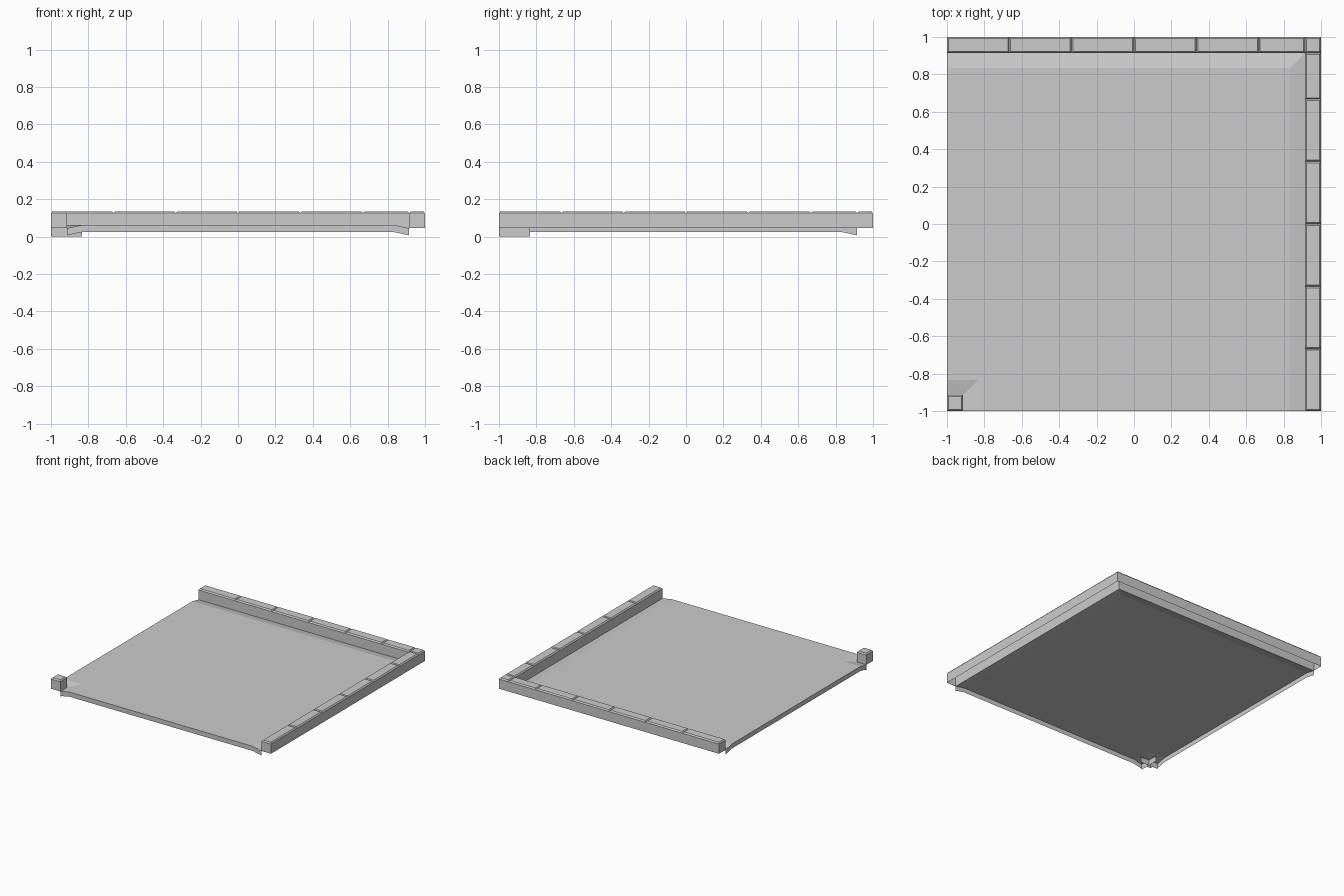
import bpy

if "Cube" in bpy.data.objects:
    bpy.data.objects.remove(bpy.data.objects["Cube"])

E, G = 0.915, 0.835            # kerb inner edge, gutter start
Z_ROAD, Z_GUT = 0.062, 0.045   # road surface, gutter bottom
Z_BASE, Z_SIDE, Z_TOP = 0.045, 0.125, 0.135
BEV = 0.008


def make(name, faces):
    verts, idx, polys = [], {}, []
    for f in faces:
        p = []
        for v in f:
            k = tuple(round(c, 5) for c in v)
            if k not in idx:
                idx[k] = len(verts)
                verts.append(k)
            p.append(idx[k])
        polys.append(p)
    me = bpy.data.meshes.new(name)
    me.from_pydata(verts, [], polys)
    ob = bpy.data.objects.new(name, me)
    bpy.context.collection.objects.link(ob)
    return ob


def wall(a, b, za0, za1, zb0, zb1):
    """Upright quad from point a to b, facing right of the a-b direction."""
    return [(*a, za0), (*b, zb0), (*b, zb1), (*a, za1)]


def height(x, y):
    if max(x, y) >= E - 1e-4 or max(x, y) <= -E + 1e-4:
        return Z_GUT
    return Z_ROAD


# Road surface with gutters that dip toward the kerbs
ticks = [-1, -E, -G, G, E]
road = []
for i in range(4):
    for j in range(4):
        if i == 0 and j == 0:
            continue                       # hole under the corner block
        q = [(x, y, height(x, y)) for x, y in (
            (ticks[i], ticks[j]), (ticks[i + 1], ticks[j]),
            (ticks[i + 1], ticks[j + 1]), (ticks[i], ticks[j + 1]))]
        road += [[q[0], q[1], q[2]], [q[0], q[2], q[3]]]
make("road_surface", road)

# Skirts along the two open edges
D = 0.038
skirt = []
for a, b in zip(ticks[1:-1], ticks[2:]):
    za, zb = height(a, -1), height(b, -1)
    skirt.append(wall((a, -1), (b, -1), za - D, za, zb - D, zb))
    skirt.append(wall((-1, b), (-1, a), zb - D, zb, za - D, za))
make("road_edge_skirt", skirt)

# Small footing walls below the corner block
make("corner_footing", [
    wall((-1, -E), (-G, -E), 0, Z_GUT, 0, Z_GUT),
    wall((-E, -G), (-E, -1), 0, Z_GUT, 0, Z_GUT)])


def stone_top(x0, x1, y0, y1):
    """Bevelled cap of one kerb stone."""
    lo = [(x0, y0), (x1, y0), (x1, y1), (x0, y1)]
    b = BEV
    hi = [(x0 + b, y0 + b), (x1 - b, y0 + b), (x1 - b, y1 - b), (x0 + b, y1 - b)]
    out = [[(*p, Z_TOP) for p in hi]]
    for k in range(4):
        n = (k + 1) % 4
        out.append([(*lo[k], Z_SIDE), (*lo[n], Z_SIDE), (*hi[n], Z_TOP), (*hi[k], Z_TOP)])
    return out


def kerb(name, outline, stones):
    """Hollow walls around the outline plus the stone caps."""
    faces = [wall(a, b, Z_BASE, Z_SIDE, Z_BASE, Z_SIDE)
             for a, b in zip(outline, outline[1:] + outline[:1])]
    for s in stones:
        faces += stone_top(*s)
    return make(name, faces)


# L-shaped kerb along the back and right sides
joints = [-1, -0.667, -0.333, 0, 0.333, 0.667, E]
stones = [(E, 1, E, 1)]
for a, b in zip(joints, joints[1:]):
    stones += [(a, b, E, 1), (E, 1, a, b)]
kerb("kerb", [(-1, E), (E, E), (E, -1), (1, -1), (1, 1), (-1, 1)], stones)

# Single kerb block at the inner corner
kerb("corner_block", [(-1, -1), (-E, -1), (-E, -E), (-1, -E)], [(-1, -E, -1, -E)])
